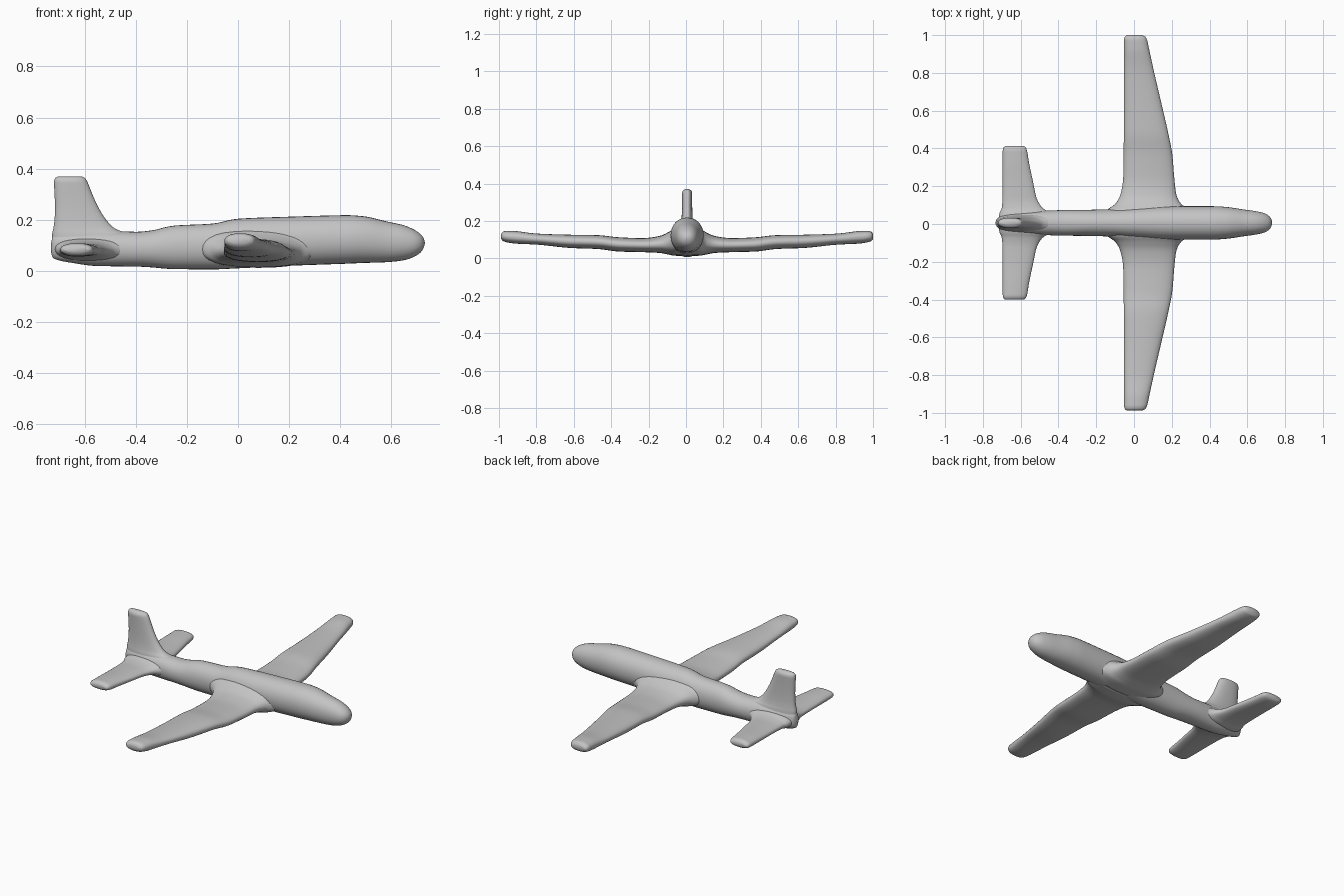
import bpy, bmesh, math

cube = bpy.data.objects.get("Cube")
if cube:
    bpy.data.objects.remove(cube, do_unlink=True)

# Single matt grey finish
GREY = (0.55, 0.55, 0.55, 1.0)
mat = bpy.data.materials.new("plain_grey")
mat.use_nodes = True
mat.diffuse_color = GREY
bsdf = mat.node_tree.nodes["Principled BSDF"]
bsdf.inputs["Base Color"].default_value = GREY
bsdf.inputs["Roughness"].default_value = 0.7

Y_MID = 0.006      # centre line of the airframe
SIDES = 32
STEPS = 5


def smooth_rows(rows):
    """Insert in-between sections without overshooting the given ones."""
    def slope(i, k):
        if i in (0, len(rows) - 1):
            j = max(i, 1)
            return rows[j][k] - rows[j - 1][k]
        d0 = rows[i][k] - rows[i - 1][k]
        d1 = rows[i + 1][k] - rows[i][k]
        return 2 * d0 * d1 / (d0 + d1) if d0 * d1 > 0 else 0.0

    out = []
    for i in range(len(rows) - 1):
        for s in range(STEPS):
            u = s / STEPS
            h0, h1 = 2*u**3 - 3*u**2 + 1, 3*u**2 - 2*u**3
            g0, g1 = u**3 - 2*u**2 + u, u**3 - u**2
            out.append([h0*rows[i][k] + h1*rows[i + 1][k]
                        + g0*slope(i, k) + g1*slope(i + 1, k) for k in range(5)])
    return out + [rows[-1]]


def loft(name, axis, rows, power=2.0):
    """Skin rounded sections (position, a_min, a_max, b_min, b_max) along an axis."""
    bm = bmesh.new()
    rings = []
    for t, a0, a1, b0, b1 in smooth_rows(rows):
        ring = []
        for i in range(SIDES):
            ang = 2 * math.pi * i / SIDES
            c, s = math.cos(ang), math.sin(ang)
            a = (a0 + a1)/2 + (a1 - a0)/2 * math.copysign(abs(c)**(2/power), c)
            b = (b0 + b1)/2 + (b1 - b0)/2 * math.copysign(abs(s)**(2/power), s)
            x, y, z = {"x": (t, a, b), "y": (a, t, b), "z": (a, b, t)}[axis]
            ring.append(bm.verts.new((x, y + Y_MID, z)))
        rings.append(ring)
    for r0, r1 in zip(rings, rings[1:]):
        for i in range(SIDES):
            j = (i + 1) % SIDES
            bm.faces.new((r0[i], r0[j], r1[j], r1[i]))
    bm.faces.new(rings[0])
    bm.faces.new(rings[-1])
    bmesh.ops.recalc_face_normals(bm, faces=bm.faces)
    mesh = bpy.data.meshes.new(name)
    bm.to_mesh(mesh)
    bm.free()
    mesh.materials.append(mat)
    mesh.shade_smooth()
    obj = bpy.data.objects.new(name, mesh)
    bpy.context.collection.objects.link(obj)
    return obj


# Fuselage, tail to nose: (x, half width, bottom, top)
body = [
    (-0.732, 0.008, 0.075, 0.105), (-0.725, 0.022, 0.052, 0.135),
    (-0.70, 0.036, 0.041, 0.150), (-0.64, 0.050, 0.030, 0.158),
    (-0.55, 0.060, 0.019, 0.158), (-0.40, 0.067, 0.017, 0.153),
    (-0.34, 0.068, 0.014, 0.158), (-0.25, 0.069, 0.007, 0.177),
    (-0.10, 0.073, 0.006, 0.185), (0.00, 0.080, 0.010, 0.204),
    (0.20, 0.088, 0.020, 0.212), (0.42, 0.088, 0.028, 0.218),
    (0.49, 0.084, 0.031, 0.214), (0.58, 0.071, 0.034, 0.194),
    (0.65, 0.061, 0.042, 0.178), (0.695, 0.049, 0.058, 0.158),
    (0.718, 0.033, 0.076, 0.140), (0.728, 0.016, 0.094, 0.124),
    (0.731, 0.003, 0.106, 0.112),
]
loft("fuselage", "x", [(x, -w, w, lo, hi) for x, w, lo, hi in body], 2.1)

# Main wing half, root to tip: (span, trailing x, leading x, bottom, top)
wing = [
    (0.00, -0.17, 0.33, 0.012, 0.175), (0.065, -0.145, 0.30, 0.014, 0.160),
    (0.10, -0.100, 0.250, 0.020, 0.140), (0.15, -0.072, 0.224, 0.029, 0.119),
    (0.24, -0.057, 0.213, 0.033, 0.108), (0.36, -0.055, 0.203, 0.036, 0.112),
    (0.48, -0.054, 0.180, 0.050, 0.124), (0.62, -0.054, 0.148, 0.055, 0.126),
    (0.80, -0.053, 0.106, 0.073, 0.132), (0.92, -0.053, 0.080, 0.079, 0.146),
    (0.965, -0.053, 0.070, 0.086, 0.147), (0.985, -0.048, 0.060, 0.093, 0.142),
    (0.994, -0.038, 0.045, 0.104, 0.131),
]

# Tailplane half, same layout
tailplane = [
    (0.00, -0.72, -0.42, 0.035, 0.140), (0.05, -0.712, -0.442, 0.042, 0.125),
    (0.08, -0.700, -0.485, 0.049, 0.114), (0.13, -0.696, -0.515, 0.054, 0.107),
    (0.22, -0.695, -0.535, 0.056, 0.106), (0.32, -0.695, -0.556, 0.056, 0.108),
    (0.38, -0.695, -0.566, 0.058, 0.108), (0.400, -0.690, -0.574, 0.064, 0.102),
    (0.407, -0.680, -0.585, 0.073, 0.093),
]

for side, sign in (("left", 1), ("right", -1)):
    for part, rows in (("wing", wing), ("tailplane", tailplane)):
        loft(f"{part}_{side}", "y", [(sign * r[0], *r[1:]) for r in rows], 2.3)

# Tail fin, base to tip: (z, trailing x, leading x, half thickness)
fin = [
    (0.09, -0.728, -0.37, 0.048), (0.145, -0.727, -0.43, 0.041),
    (0.165, -0.723, -0.480, 0.036), (0.20, -0.718, -0.516, 0.031),
    (0.25, -0.716, -0.547, 0.028), (0.30, -0.718, -0.570, 0.027),
    (0.345, -0.720, -0.588, 0.027), (0.362, -0.716, -0.598, 0.022),
    (0.370, -0.704, -0.612, 0.010),
]
loft("tail_fin", "z", [(z, x0, x1, -w, w) for z, x0, x1, w in fin], 2.3)
